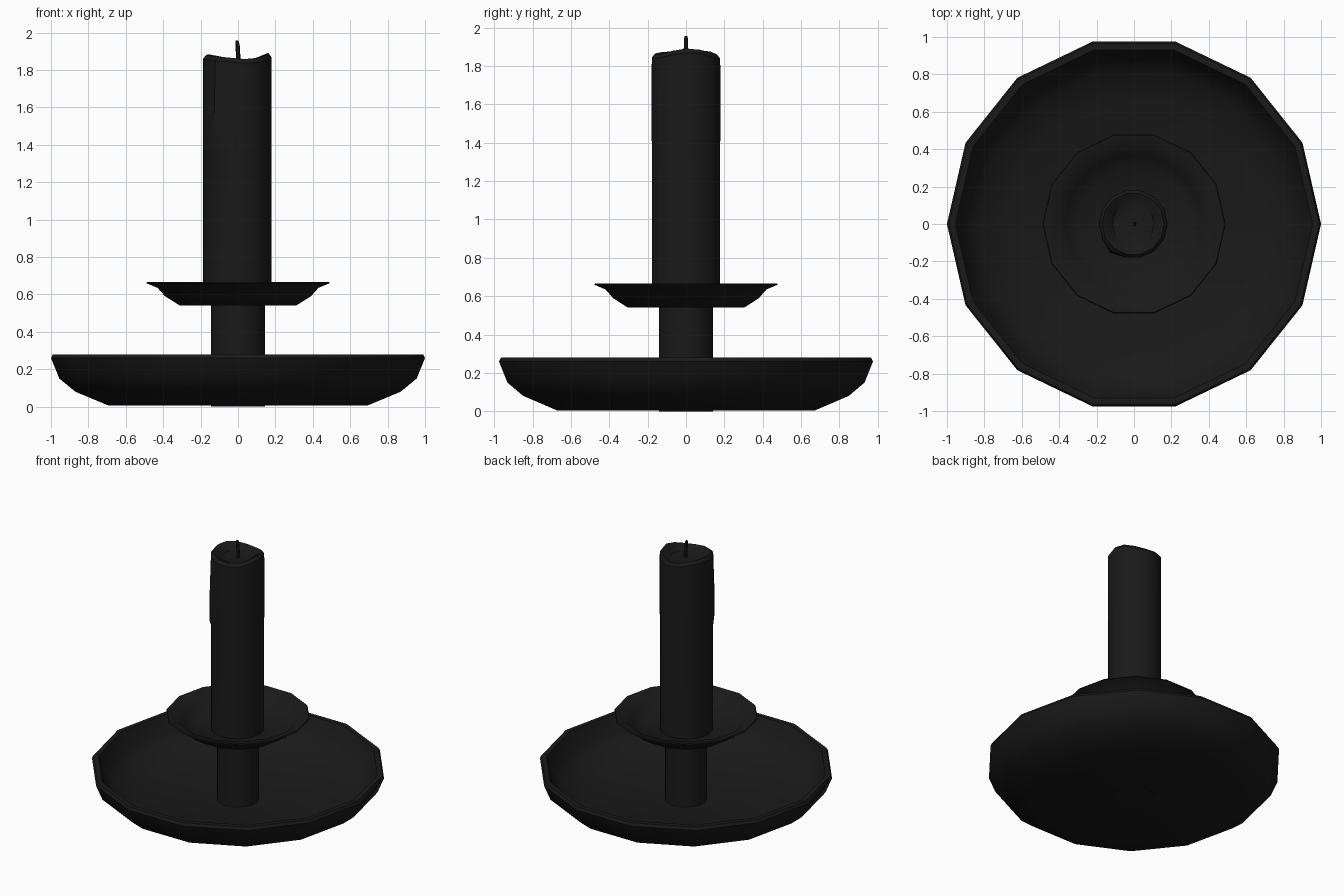
import bpy, bmesh, math

if "Cube" in bpy.data.objects:
    bpy.data.objects.remove(bpy.data.objects["Cube"])

SIDES = 14
black = bpy.data.materials.new("black")
black.diffuse_color = (0.01, 0.01, 0.01, 1)
black.use_nodes = True
black.node_tree.nodes["Principled BSDF"].inputs["Base Color"].default_value = black.diffuse_color


def lathe(name, profile, sides=SIDES, shape=None, angle=35):
    """Spin (radius, z) points about z and cap both ends; shape(row, i, r, z, a) adjusts each point."""
    bm = bmesh.new()
    rings = []
    for row, (r, z) in enumerate(profile):
        ring = []
        for i in range(sides):
            a = 2 * math.pi * i / sides
            x, y, h = r * math.cos(a), r * math.sin(a), z
            if shape:
                x, y, h = shape(row, i, r, z, a)
            ring.append(bm.verts.new((x, y, h)))
        rings.append(ring)
    for lo, hi in zip(rings, rings[1:]):
        for i in range(sides):
            j = (i + 1) % sides
            bm.faces.new((lo[i], lo[j], hi[j], hi[i]))
    bm.faces.new(rings[0][::-1])
    bm.faces.new(rings[-1])
    bmesh.ops.recalc_face_normals(bm, faces=bm.faces)
    mesh = bpy.data.meshes.new(name)
    bm.to_mesh(mesh)
    bm.free()
    ob = bpy.data.objects.new(name, mesh)
    bpy.context.collection.objects.link(ob)
    mesh.materials.append(black)
    bpy.ops.object.select_all(action='DESELECT')
    ob.select_set(True)
    bpy.context.view_layer.objects.active = ob
    bpy.ops.object.shade_smooth_by_angle(angle=math.radians(angle))
    return ob


# Wide base dish with a thin rolled rim
lathe("base_dish", [(0.69, 0.005), (0.87, 0.08), (0.955, 0.15), (1.0, 0.26),
                    (0.99, 0.28), (0.955, 0.28), (0.945, 0.26), (0.91, 0.165),
                    (0.84, 0.105), (0.68, 0.035)])

# Stem joining the dish to the drip cup
lathe("stem", [(0.145, 0.0), (0.145, 0.55)])

# Drip cup
lathe("drip_cup", [(0.31, 0.54), (0.39, 0.59), (0.43, 0.635), (0.49, 0.66),
                   (0.485, 0.667), (0.42, 0.653), (0.37, 0.605), (0.30, 0.56)])


# Candle with an uneven melted rim and a wax drip down one side
def melt(row, i, r, z, a):
    if i == 9:
        r += {2: 0.014, 3: 0.012, 4: 0.005}.get(row, 0)
    if row >= 4 and row <= 6:
        z += 0.014 * math.cos(2 * a) + 0.006 * math.sin(3 * a + 1)
    return r * math.cos(a) - 0.004, r * math.sin(a), z


lathe("candle", [(0.182, 0.555), (0.182, 1.34), (0.183, 1.38), (0.184, 1.6),
                 (0.183, 1.85), (0.166, 1.872), (0.142, 1.86), (0.11, 1.835)],
      shape=melt)


# Slightly bent wick
def bend(row, i, r, z, a):
    return r * math.cos(a) - 0.006 * (row / 3) ** 2 + 0.001, r * math.sin(a), z


lathe("wick", [(0.012, 1.82), (0.012, 1.88), (0.011, 1.93), (0.008, 1.957)],
      sides=8, shape=bend)
